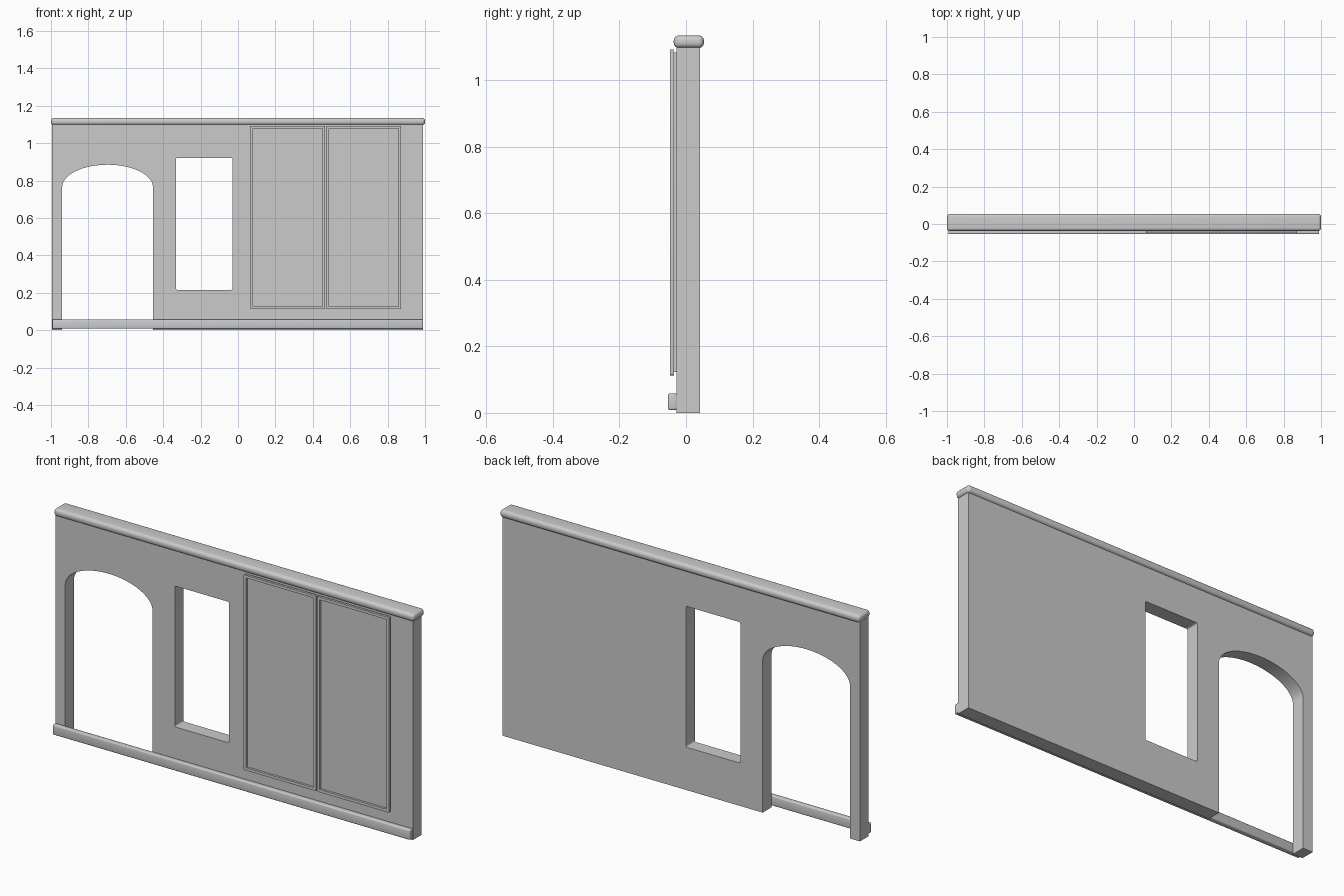
import bpy
import bmesh
from math import radians, cos, sin, pi

cube = bpy.data.objects.get("Cube")
if cube:
    bpy.data.objects.remove(cube, do_unlink=True)

# One plain grey for the whole wall
grey = bpy.data.materials.new("plaster grey")
grey.use_nodes = True
COLOUR = (0.6, 0.6, 0.6, 1)
grey.diffuse_color = COLOUR
grey.node_tree.nodes["Principled BSDF"].inputs["Base Color"].default_value = COLOUR


def select_only(obj):
    bpy.ops.object.select_all(action='DESELECT')
    obj.select_set(True)
    bpy.context.view_layer.objects.active = obj


def sheet(name, outlines, y0, y1):
    """Extrude closed x-z outlines (inner ones become holes) from y0 to y1."""
    curve = bpy.data.curves.new(name, 'CURVE')
    curve.dimensions = '2D'
    curve.fill_mode = 'BOTH'
    curve.extrude = (y1 - y0) / 2
    for points in outlines:
        spline = curve.splines.new('POLY')
        spline.points.add(len(points) - 1)
        for p, (x, z) in zip(spline.points, points):
            p.co = (x, z, 0, 1)
        spline.use_cyclic_u = True
    obj = bpy.data.objects.new(name, curve)
    bpy.context.collection.objects.link(obj)
    obj.rotation_euler.x = radians(90)
    obj.location.y = (y0 + y1) / 2
    select_only(obj)
    bpy.ops.object.convert(target='MESH')
    obj = bpy.context.object
    bm = bmesh.new()
    bm.from_mesh(obj.data)
    bmesh.ops.remove_doubles(bm, verts=bm.verts, dist=0.0001)
    bmesh.ops.recalc_face_normals(bm, faces=bm.faces)
    bm.to_mesh(obj.data)
    bm.free()
    obj.data.materials.clear()
    obj.data.materials.append(grey)
    bpy.ops.object.shade_smooth_by_angle(angle=radians(30))
    return obj


def block(name, x, y, z, bevel=0, segments=3):
    """Box between the given (low, high) pairs, with rounded edges."""
    lo, hi = zip(x, y, z)
    bpy.ops.mesh.primitive_cube_add(size=1, location=[(a + b) / 2 for a, b in zip(lo, hi)])
    obj = bpy.context.object
    obj.name = obj.data.name = name
    obj.scale = [b - a for a, b in zip(lo, hi)]
    bpy.ops.object.transform_apply(location=False, rotation=False)
    obj.data.materials.append(grey)
    if bevel:
        mod = obj.modifiers.new("rounding", 'BEVEL')
        mod.width, mod.segments = bevel, segments
        bpy.ops.object.modifier_apply(modifier=mod.name)
        bpy.ops.object.shade_smooth_by_angle(angle=radians(40))
    return obj


def rectangle(x0, x1, z0, z1):
    return [(x0, z0), (x1, z0), (x1, z1), (x0, z1)]


def rounded(x0, x1, z0, z1, r, steps=4):
    corners = [(x1 - r, z1 - r), (x0 + r, z1 - r), (x0 + r, z0 + r), (x1 - r, z0 + r)]
    return [(cx + r * cos((q + i / steps) * pi / 2), cz + r * sin((q + i / steps) * pi / 2))
            for q, (cx, cz) in enumerate(corners) for i in range(steps + 1)]


# Wall with an arched doorway open at the floor and a window hole
LEFT, RIGHT, SPRING, RISE = -0.94, -0.455, 0.765, 0.12
mid, half = (LEFT + RIGHT) / 2, (RIGHT - LEFT) / 2
arch = [(mid - half * cos(pi * i / 32), SPRING + RISE * sin(pi * i / 32)) for i in range(33)]
outline = [(-0.995, 0), (LEFT, 0), *arch, (RIGHT, 0), (0.99, 0), (0.99, 1.11), (-0.995, 1.11)]
sheet("wall", [outline, rounded(-0.331, -0.03, 0.215, 0.922, 0.008)], -0.028, 0.042)

# Rounded coping along the top and skirting rail along the foot
block("coping", (-1, 1), (-0.037, 0.054), (1.097, 1.135), 0.016, 5)
block("skirting_rail", (-0.993, 0.99), (-0.054, -0.027), (0.009, 0.058), 0.005)

# Pair of framed panels: a recessed board behind a thin raised frame
for side, x0, x1 in (("right", 0.065, 0.466), ("left", 0.473, 0.872)):
    z0, z1, w = 0.113, 1.093, 0.014
    block(side + "_panel_board", (x0 + w * 0.7, x1 - w * 0.7), (-0.037, -0.027),
          (z0 + w * 0.7, z1 - w * 0.7))
    sheet(side + "_panel_frame",
          [rounded(x0, x1, z0, z1, 0.004), rectangle(x0 + w, x1 - w, z0 + w, z1 - w)],
          -0.048, -0.036)
